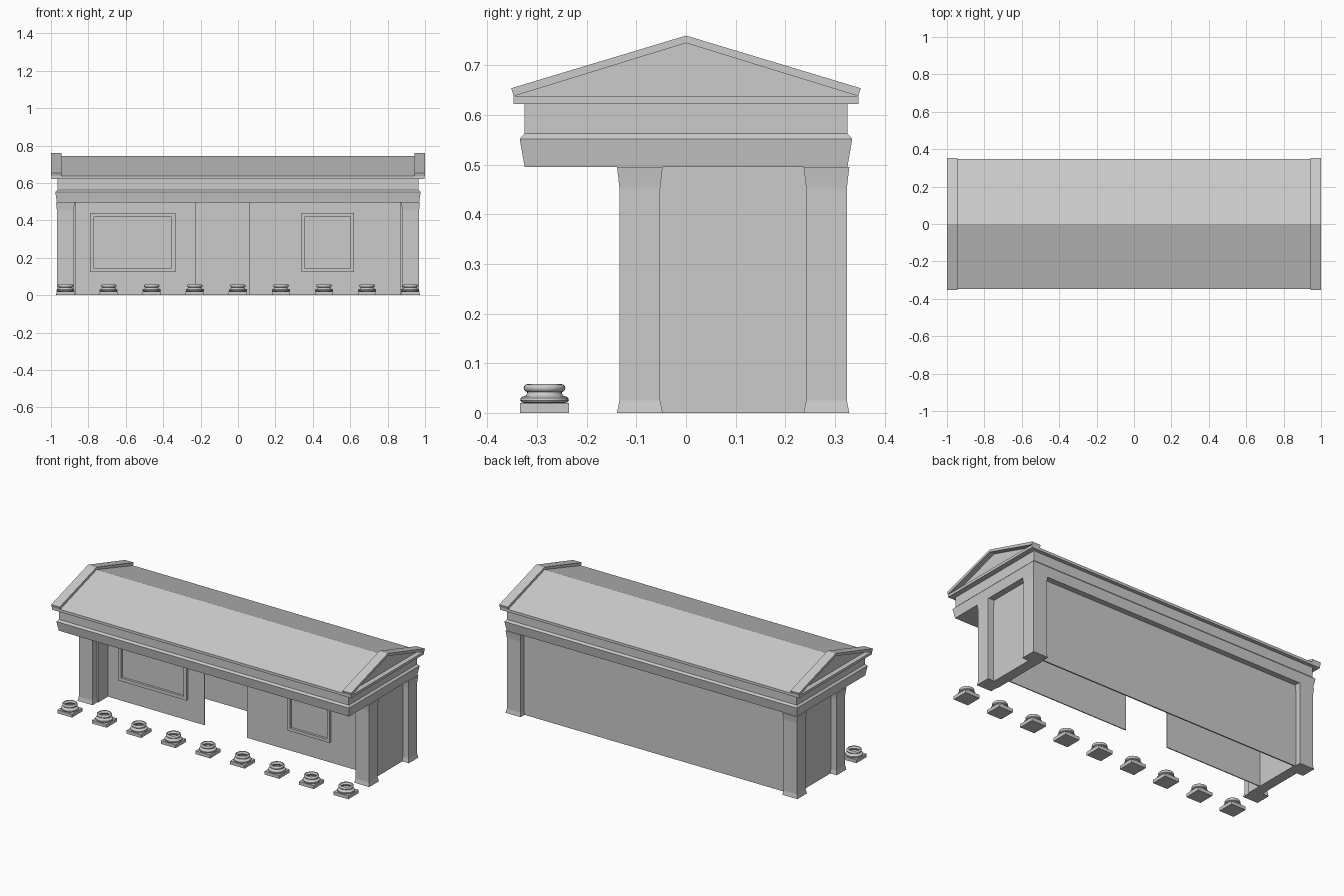
import bpy, bmesh, math

if "Cube" in bpy.data.objects:
    bpy.data.objects.remove(bpy.data.objects["Cube"])


def finish(name, bm, smooth=False):
    bmesh.ops.recalc_face_normals(bm, faces=bm.faces)
    me = bpy.data.meshes.new(name)
    bm.to_mesh(me)
    bm.free()
    ob = bpy.data.objects.new(name, me)
    bpy.context.collection.objects.link(ob)
    if smooth:
        bpy.context.view_layer.objects.active = ob
        ob.select_set(True)
        bpy.ops.object.shade_smooth_by_angle(angle=math.radians(40))
        ob.select_set(False)
    return ob


def loft(bm, rings, cap_start=True, cap_end=True):
    """Bridge a list of closed point loops."""
    loops = [[bm.verts.new(p) for p in r] for r in rings]
    n = len(loops[0])
    for a, b in zip(loops, loops[1:]):
        for i in range(n):
            j = (i + 1) % n
            bm.faces.new((a[i], a[j], b[j], b[i]))
    if cap_start:
        bm.faces.new(loops[0][::-1])
    if cap_end:
        bm.faces.new(loops[-1])


def rect(x0, x1, y0, y1, z):
    return [(x0, y0, z), (x1, y0, z), (x1, y1, z), (x0, y1, z)]


def box(name, x0, x1, y0, y1, z0, z1):
    bm = bmesh.new()
    loft(bm, [rect(x0, x1, y0, y1, z0), rect(x0, x1, y0, y1, z1)])
    return finish(name, bm)


def prism_x(name, profile, x0, x1):
    """Extrude a (y, z) profile along x."""
    bm = bmesh.new()
    loft(bm, [[(x, y, z) for y, z in profile] for x in (x0, x1)])
    return finish(name, bm)


def window_frame(name, x0, x1, z0, z1, t, y_wall, depth):
    """Raised rectangular frame on the front of a wall."""
    def ring(i, y):
        return [(x0 + i, y, z0 + i), (x1 - i, y, z0 + i),
                (x1 - i, y, z1 - i), (x0 + i, y, z1 - i)]
    bm = bmesh.new()
    loft(bm, [ring(0, y_wall), ring(0, y_wall - depth),
              ring(t, y_wall - depth), ring(t, y_wall)], False, False)
    return finish(name, bm)


# Entablature: ceiling recess, soffit, tapered architrave, frieze, cornice
bm = bmesh.new()
rings = [rect(-0.88, 0.88, -0.245, 0.285, z) for z in (0.56, 0.495)]
for hx, hy, z in [(0.968, 0.325, 0.495), (0.977, 0.335, 0.552),
                  (0.966, 0.325, 0.563), (0.966, 0.325, 0.622),
                  (0.998, 0.347, 0.622), (0.998, 0.347, 0.638)]:
    rings.append(rect(-hx, hx, -hy, hy, z))
loft(bm, rings)
finish("entablature", bm)

# Gabled roof; its ends are the recessed pediment faces
prism_x("roof", [(-0.347, 0.638), (0.347, 0.638), (0.0, 0.745)], -0.968, 0.968)

# Sloping pediment cornices
rake = [(-0.352, 0.654), (0, 0.76), (0.352, 0.654),
        (0.347, 0.638), (0, 0.745), (-0.347, 0.638)]
for side, sx in (("left", -1), ("right", 1)):
    prism_x(f"pediment_cornice_{side}", rake, sx * 0.943, sx * 1.0)

# Corner pillars with flared foot and head
for side, sx in (("left", -1), ("right", 1)):
    for end, cy in (("front", -0.093), ("back", 0.283)):
        cx = sx * 0.923
        bm = bmesh.new()
        rings = []
        for z, f in [(0, 0.005), (0.025, 0), (0.452, 0), (0.47, 0.002), (0.495, 0.005)]:
            rings.append(rect(cx - 0.045 - f, cx + 0.045 + f,
                              cy - 0.041 - f, cy + 0.041 + f, z))
        loft(bm, rings)
        finish(f"pillar_{end}_{side}", bm)

    # Side walls between the pillars
    a, b = sorted((sx * 0.868, sx * 0.93))
    box(f"side_wall_{side}", a, b, -0.09, 0.28, 0, 0.555)

# Back wall and the two halves of the front wall, leaving a full-height doorway
box("back_wall", -0.9, 0.9, 0.283, 0.291, 0, 0.555)
box("front_wall_left", -0.87, -0.225, 0.0, 0.006, 0, 0.555)
box("front_wall_right", 0.06, 0.87, 0.0, 0.006, 0, 0.555)

# Window frames
window_frame("window_frame_left", -0.792, -0.335, 0.124, 0.438, 0.02, 0.0, 0.014)
window_frame("window_frame_right", 0.34, 0.62, 0.124, 0.438, 0.018, 0.0, 0.014)

# Row of moulded column bases
profile = [(0.040, 0.020), (0.046, 0.021), (0.049, 0.025), (0.048, 0.030),
           (0.044, 0.033), (0.039, 0.034), (0.036, 0.037), (0.035, 0.042),
           (0.038, 0.043), (0.041, 0.046), (0.042, 0.050), (0.041, 0.054),
           (0.038, 0.057), (0.034, 0.058)]
SIDES = 24
for i in range(9):
    cx, cy = -0.922 + i * 0.2303, -0.285
    box(f"base_plinth_{i + 1}", cx - 0.049, cx + 0.049, cy - 0.049, cy + 0.049, 0, 0.02)
    bm = bmesh.new()
    loft(bm, [[(cx + r * math.cos(k * math.tau / SIDES),
                cy + r * math.sin(k * math.tau / SIDES), z)
               for k in range(SIDES)] for r, z in profile], False, False)
    finish(f"base_moulding_{i + 1}", bm, smooth=True)
